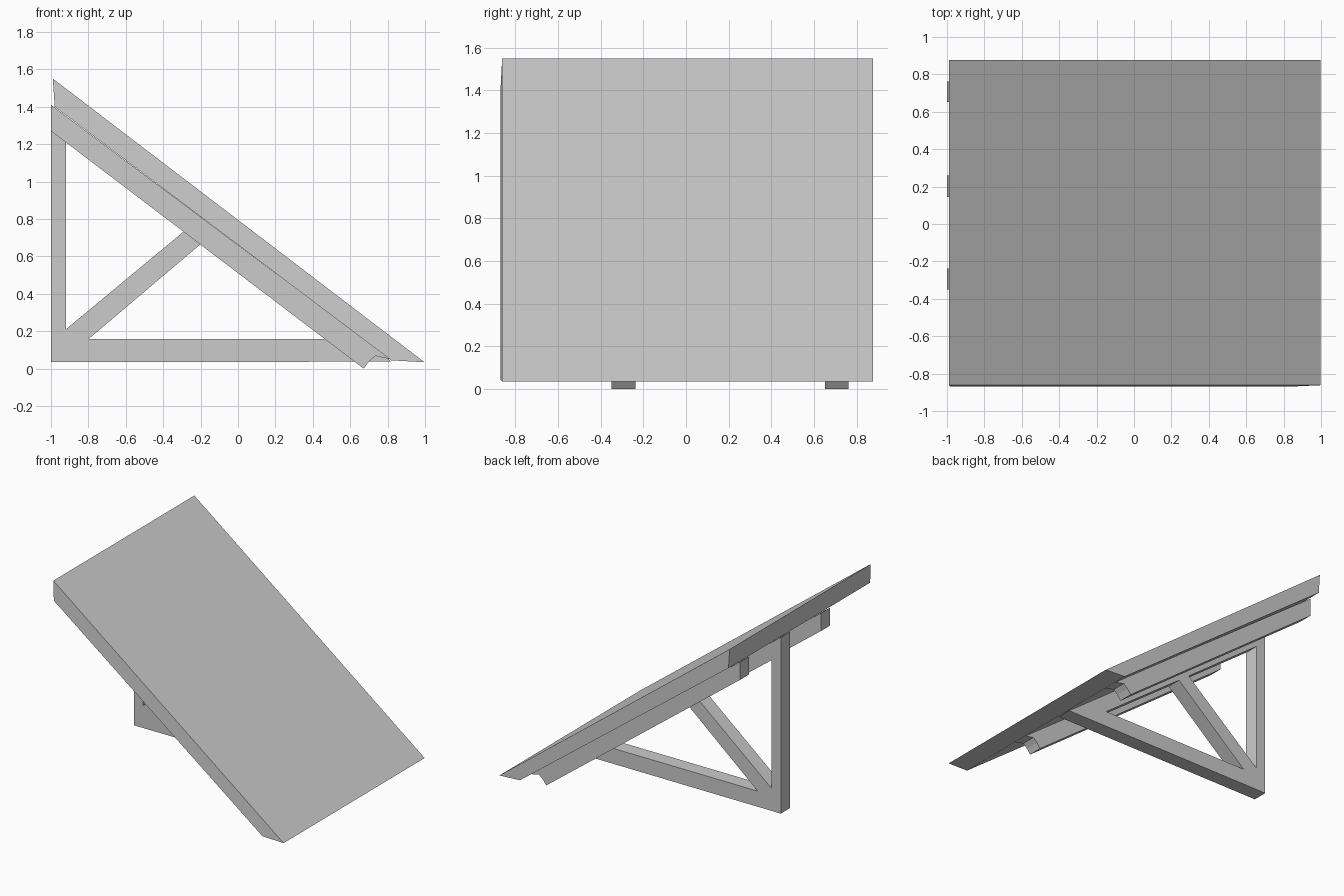
import bpy, bmesh
from math import pi

if "Cube" in bpy.data.objects:
    bpy.data.objects.remove(bpy.data.objects["Cube"])


def plate(name, loops, y, width):
    """Extrude an x-z outline (further loops are holes) to a width centred on y."""
    cu = bpy.data.curves.new(name, 'CURVE')
    cu.dimensions = '2D'
    cu.fill_mode = 'BOTH'
    cu.extrude = width / 2
    for pts in loops:
        s = cu.splines.new('POLY')
        s.points.add(len(pts) - 1)
        for p, (x, z) in zip(s.points, pts):
            p.co = (x, z, 0, 1)
        s.use_cyclic_u = True
    ob = bpy.data.objects.new(name, cu)
    ob.location.y = y
    ob.rotation_euler.x = pi / 2
    bpy.context.collection.objects.link(ob)
    bpy.ops.object.select_all(action='DESELECT')
    ob.select_set(True)
    bpy.context.view_layer.objects.active = ob
    bpy.ops.object.convert(target='MESH')
    # weld the caps to the sides and shade flat
    ob = bpy.context.object
    bm = bmesh.new()
    bm.from_mesh(ob.data)
    bmesh.ops.remove_doubles(bm, verts=bm.verts, dist=0.0005)
    bmesh.ops.recalc_face_normals(bm, faces=bm.faces)
    for f in bm.faces:
        f.smooth = False
    for e in bm.edges:
        e.smooth = True
    bm.to_mesh(ob.data)
    bm.free()
    bpy.ops.object.shade_flat()
    return ob


# sloping roof slab, its front side leaning out slightly at the bottom
roof = plate("roof_slab", [[(-0.99, 1.55), (-0.98, 1.400), (0.82, 0.044), (0.997, 0.034)]],
             0.003, 1.746)
for v in roof.data.vertices:
    is_top = v.co.x < -0.985 or v.co.x > 0.9
    if v.co.z > 0 and is_top:
        v.co.z -= 0.008

# two rafters with a scooped lower end
rafter = [(-1, 1.41), (-1, 1.27), (0.672, 0.0), (0.70, 0.038),
          (0.735, 0.068), (0.815, 0.05)]
for i, y in enumerate((-0.293, 0.707)):
    plate(f"rafter_{i + 1}", [rafter], y, 0.112)

# triangular bracket with two openings either side of the diagonal strut
plate("support_bracket", [
    [(-1, 0.035), (0.82, 0.037), (-1, 1.41)],
    [(-0.92, 1.21), (-0.92, 0.21), (-0.29, 0.733)],
    [(-0.20, 0.665), (-0.80, 0.157), (0.475, 0.157)],
], 0.202, 0.115)
